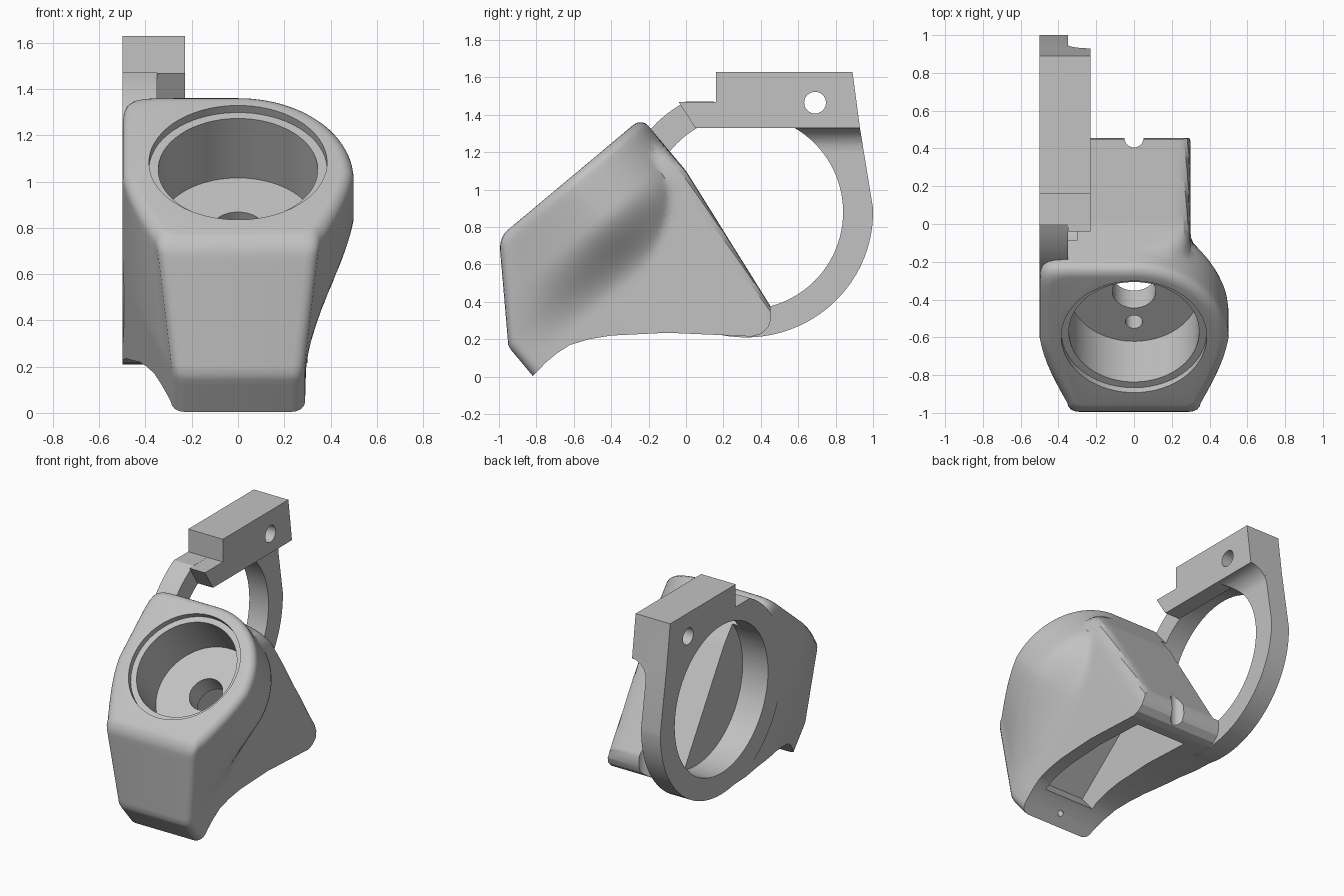
import bpy, bmesh
from math import sin, cos, radians, pi
from mathutils import Vector

cube = bpy.data.objects.get("Cube")
if cube:
    bpy.data.objects.remove(cube, do_unlink=True)

grey = bpy.data.materials.new("plain_grey")
grey.use_nodes = True
grey.diffuse_color = (0.54, 0.54, 0.54, 1)
grey.node_tree.nodes["Principled BSDF"].inputs["Base Color"].default_value = (0.54, 0.54, 0.54, 1)

# Tilted frame of the cup: u runs up the slope, n points out of the mouth
U = Vector((0, 0.767, 0.642))
N = Vector((0, -0.642, 0.767))
ORIGIN = Vector((0, -1.0, 0.745))
MID = 0.47


def tilted(a, x, d):
    return ORIGIN + U * a - N * d + Vector((x, 0, 0))


def loft(name, rings):
    """Closed skin through rings of equal point count."""
    bm = bmesh.new()
    vs = [[bm.verts.new(p) for p in ring] for ring in rings]
    count = len(rings[0])
    for low, high in zip(vs, vs[1:]):
        for i in range(count):
            j = (i + 1) % count
            bm.faces.new((low[i], low[j], high[j], high[i]))
    bm.faces.new(vs[0][::-1])
    bm.faces.new(vs[-1])
    bmesh.ops.recalc_face_normals(bm, faces=bm.faces)
    mesh = bpy.data.meshes.new(name)
    bm.to_mesh(mesh)
    bm.free()
    ob = bpy.data.objects.new(name, mesh)
    mesh.materials.append(grey)
    bpy.context.collection.objects.link(ob)
    return ob


def side_prism(name, profile, x0, x1):
    return loft(name, [[(x, y, z) for y, z in profile] for x in (x0, x1)])


def rod(radius, start, end, sides=64):
    start, end = Vector(start), Vector(end)
    axis = (end - start).normalized()
    p = axis.orthogonal().normalized()
    q = axis.cross(p)
    ring = [(p * cos(2 * pi * i / sides) + q * sin(2 * pi * i / sides)) * radius for i in range(sides)]
    return loft("cutter", [[start + v for v in ring], [end + v for v in ring]])


def boolean(ob, other, operation="DIFFERENCE"):
    mod = ob.modifiers.new("bool", "BOOLEAN")
    mod.operation, mod.object, mod.solver = operation, other, "EXACT"
    bpy.context.view_layer.objects.active = ob
    bpy.ops.object.modifier_apply(modifier=mod.name)
    bpy.data.objects.remove(other, do_unlink=True)


def ease(v, lo, hi):
    t = min(max((v - lo) / (hi - lo), 0), 1)
    return t * t * (3 - 2 * t)


def half_outline(front, back, nose, shapes):
    """One side of a body section: rounded nose corner, flare, then the outermost of the back shapes."""
    pts = [(front + 0.06 * (1 - sin(t)), nose - 0.06 * (1 - cos(t)))
           for t in (radians(90 - 22.5 * k) for k in range(5))]
    width = shapes[0][0]
    start = front + 0.06
    for k in range(1, 8):
        t = k / 8
        pts.append((start + (MID - start) * t, nose + (width - nose) * (0.45 * t + 0.55 * sin(t * pi / 2))))
    for k in range(31):
        c, s = max(cos(pi / 2 * k / 30), 0), sin(pi / 2 * k / 30)
        r = max(((c / w) ** p + (s / (back - MID)) ** p) ** (-1 / p) for w, p in shapes)
        pts.append((MID + r * s, r * c))
    return pts


def section(d, inset=0):
    front = -0.70 * min(d, 0.481)
    back = 0.995 - 0.14 * max(d - 0.37, 0)
    nose = 0.36 - 0.07 * min(d / 0.48, 1)
    cup = (0.5 - 0.2 * ease(d, 0.27, 0.63), 2)
    neck = (0.3, 2 + 12 * ease(d, 0.1, 0.4))
    right = half_outline(front, back, nose, [cup, neck])
    left = half_outline(front, back, nose, [(0.499, 12)])
    loop = right + [(a, -x) for a, x in left[-2::-1]]
    s = 1 - inset / 0.48
    return [tilted(MID + (a - MID) * s, x * s, d) for a, x in loop]


# Body: cup flowing into a narrow neck, trimmed by the arched underside
EDGE = 0.055
rings = [section(EDGE * (1 - cos(radians(t))), EDGE * (1 - sin(radians(t)))) for t in range(0, 90, 15)]
rings += [section(EDGE + 0.03 * k) for k in range(45)]
body = loft("body", rings)
underside = [(-1.2, 1.8), (-1.2, 0.493), (-0.835, 0.003), (-0.82, 0.003), (-0.75, 0.075), (-0.69, 0.125),
             (-0.62, 0.17), (-0.52, 0.2), (-0.4, 0.22), (-0.1, 0.235), (0.2, 0.222), (0.35, 0.215),
             (0.4, 0.228), (0.44, 0.265), (0.455, 0.31), (0.45, 0.38), (0.6, 0.6), (0.6, 1.8)]
boolean(body, side_prism("trim", underside, -0.8, 0.8), "INTERSECT")

# Stepped cup bore and the holes in its floor
CUP = 0.525
for radius, a, top, bottom in ((0.385, CUP, -0.2, 0.04), (0.345, CUP, -0.2, 0.375),
                               (0.115, CUP, 0.3, 0.65), (0.045, CUP - 0.21, 0.3, 0.65)):
    boolean(body, rod(radius, tilted(a, 0, top), tilted(a, 0, bottom)))

# Hollow parallel to the cup floor, notch in the rear bar and pin hole in the foot
hollow = [(-0.77, 0.26), (-0.014, 0.894), (0.27, 0.36), (0.29, -0.1), (-0.45, -0.12)]
boolean(body, side_prism("hollow", hollow, -0.2, 0.2))
boolean(body, rod(0.05, (0, 0.455, 0.1), (0, 0.455, 0.6), 32))
boolean(body, rod(0.02, (0, -0.71, 0.0), (0, -0.79, 0.12), 24))

# Round opening through the flat side
RING_Y, RING_Z = 0.32, 0.88


def ring_bore(x0, x1):
    return rod(0.52, (x0, RING_Y, RING_Z), (x1, RING_Y, RING_Z), 96)


boolean(body, ring_bore(-0.7, -0.302))

# Side ring with its straight upper edge
arc = [(RING_Y + 0.68 * cos(radians(t)), RING_Z + 0.67 * sin(radians(t))) for t in range(118, 361, 4)]
side_ring = side_prism("side_ring", arc + [(1.0, 0.9), (0.93, 1.33), (0.89, 1.63), (0.16, 1.63), (0.16, 1.47)],
                       -0.5, -0.35)
boolean(side_ring, ring_bore(-0.7, -0.2))

# Mounting block on top of the ring
block_profile = [(-0.04, 1.47), (0.05, 1.33), (0.93, 1.33), (0.89, 1.63), (0.16, 1.63), (0.16, 1.47)]
block = side_prism("mounting_block", block_profile, -0.35, -0.23)

# Concave fillet joining block and ring
curve = [(-0.23 - 0.12 * sin(radians(t)), 1.21 + 0.12 * cos(radians(t))) for t in range(0, 91, 10)]
curve += [(-0.37, 1.21), (-0.37, 1.335), (-0.23, 1.335)]
fillet = loft("block_fillet", [[(x, y + (1.33 - z) * 0.16, z) for x, z in curve] for y in (0.3, 0.93)])
boolean(fillet, ring_bore(-0.7, -0.1))

# Cross hole through block and ring
for part in (block, side_ring):
    boolean(part, rod(0.058, (-0.8, 0.69, 1.465), (0, 0.69, 1.465), 40))

# Smooth shading with crisp edges
for ob in (body, side_ring, block, fillet):
    bpy.ops.object.select_all(action="DESELECT")
    ob.select_set(True)
    bpy.context.view_layer.objects.active = ob
    bpy.ops.object.shade_smooth_by_angle(angle=radians(28))
